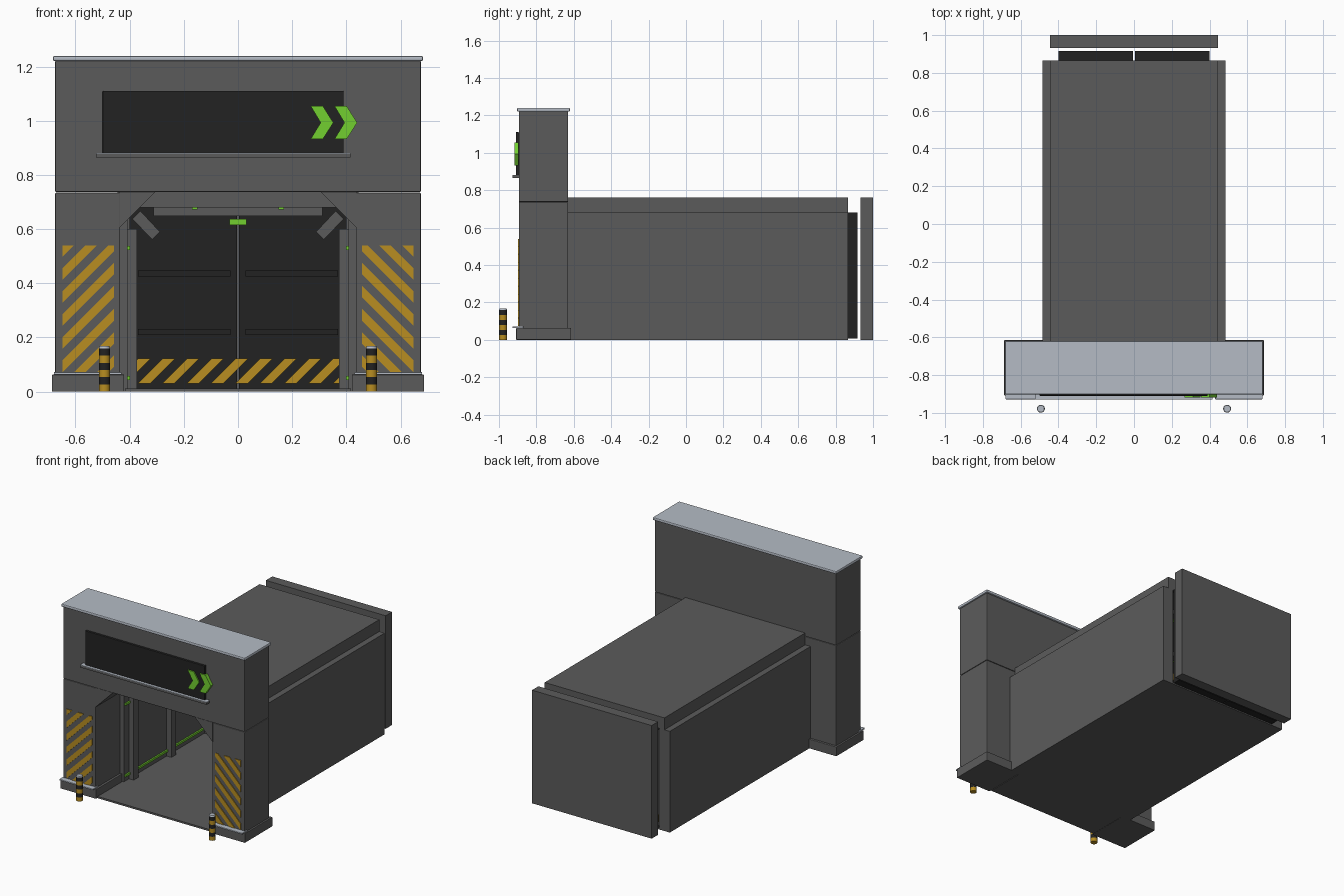
import bpy, bmesh, math
from mathutils import Vector

cube = bpy.data.objects.get("Cube")
if cube:
    bpy.data.objects.remove(cube, do_unlink=True)


def material(name, rgb):
    m = bpy.data.materials.new(name)
    m.use_nodes = True
    m.diffuse_color = (*rgb, 1)
    m.node_tree.nodes["Principled BSDF"].inputs["Base Color"].default_value = (*rgb, 1)
    return m


GREY = material("dark grey metal", (0.105, 0.105, 0.105))
BLACK = material("black panel", (0.016, 0.016, 0.016))
LIGHT = material("light steel", (0.46, 0.50, 0.56))
AMBER = material("hazard amber", (0.48, 0.27, 0.015))
GREEN = material("signal green", (0.17, 0.62, 0.03))


def finish(name, bm, *mats):
    bmesh.ops.recalc_face_normals(bm, faces=bm.faces)
    me = bpy.data.meshes.new(name)
    bm.to_mesh(me)
    bm.free()
    for m in mats:
        me.materials.append(m)
    ob = bpy.data.objects.new(name, me)
    bpy.context.scene.collection.objects.link(ob)
    return ob


def box(name, x, y, z, mat, bevel=0.0):
    """Box from (min, max) ranges on each axis."""
    bm = bmesh.new()
    bmesh.ops.create_cube(bm, size=1)
    for v in bm.verts:
        v.co = Vector([(r[0] + r[1]) / 2 + c * (r[1] - r[0]) for r, c in zip((x, y, z), v.co)])
    ob = finish(name, bm, mat)
    if bevel:
        mod = ob.modifiers.new("soft edges", "BEVEL")
        mod.width, mod.segments = bevel, 2
    return ob


def prism(name, outline, y0, y1, mat):
    """Extrude an x-z outline along y."""
    bm = bmesh.new()
    face = bm.faces.new([bm.verts.new((x, y0, z)) for x, z in outline])
    ext = bmesh.ops.extrude_face_region(bm, geom=[face])["geom"]
    for v in ext:
        if isinstance(v, bmesh.types.BMVert):
            v.co.y = y1
    return finish(name, bm, mat)


def stripes(name, x, z, y, lean, period, phase):
    """Thin diagonal amber stripes clipped to a rectangle."""
    bm = bmesh.new()
    corners = [(x[0], z[0]), (x[1], z[0]), (x[1], z[1]), (x[0], z[1])]
    bm.faces.new([bm.verts.new((a, y, b)) for a, b in corners])
    us = [lean * a - b for a, b in corners]
    first = phase - period * math.ceil((phase - min(us)) / period)
    cut = first
    while cut < max(us):
        bmesh.ops.bisect_plane(bm, geom=bm.verts[:] + bm.edges[:] + bm.faces[:],
                               plane_co=(lean * cut, y, 0), plane_no=(lean, 0, -1))
        cut += period / 2
    gaps = []
    for f in bm.faces:
        c = f.calc_center_median()
        if ((lean * c.x - c.z - first) / period) % 1 > 0.5:
            gaps.append(f)
    bmesh.ops.delete(bm, geom=gaps, context="FACES")
    ext = bmesh.ops.extrude_face_region(bm, geom=bm.faces[:])["geom"]
    for v in ext:
        if isinstance(v, bmesh.types.BMVert):
            v.co.y -= 0.005
    return finish(name, bm, AMBER)


def span(s, a, b):
    return tuple(sorted((s * a, s * b)))


def bollard(name, x, y):
    """Banded post with a steel cap."""
    bm = bmesh.new()
    r, h, bands = 0.021, 0.16, 6
    for i in range(bands + 1):
        top = i == bands
        depth = 0.008 if top else h / bands
        geom = bmesh.ops.create_cone(bm, cap_ends=True, segments=20, radius1=r,
                                     radius2=r * (0.85 if top else 1), depth=depth)
        zc = i * h / bands + depth / 2
        for v in geom["verts"]:
            v.co += Vector((x, y, zc))
        for f in {f for v in geom["verts"] for f in v.link_faces}:
            f.material_index = 2 if top else i % 2
            f.smooth = abs(f.calc_center_median().z - zc) < depth * 0.4
    return finish(name, bm, AMBER, BLACK, LIGHT)


# Gate header, cap and sign
FRONT, REAR = -0.893, -0.63
box("header", (-0.675, 0.675), (FRONT, REAR), (0.737, 1.222), GREY, 0.004)
box("header_cap", (-0.683, 0.683), (-0.903, -0.62), (1.22, 1.24), LIGHT, 0.006)
box("sign_panel", (-0.5, 0.39), (-0.91, FRONT), (0.88, 1.11), BLACK, 0.003)
box("sign_ledge", (-0.525, 0.415), (-0.928, FRONT), (0.864, 0.877), GREY)
box("sign_ledge_top", (-0.525, 0.415), (-0.928, FRONT), (0.877, 0.881), LIGHT)
for i in range(2):
    d = i * 0.088
    prism("sign_chevron", [(a + d, b) for a, b in
          ((0.268, 1.055), (0.313, 1.055), (0.352, 0.993), (0.313, 0.932), (0.268, 0.932), (0.305, 0.993))],
          -0.918, -0.895, GREEN)

# Tunnel shell
T0, T1 = REAR, 0.865
box("tunnel_roof", (-0.445, 0.445), (T0, T1), (0.68, 0.76), GREY)
box("tunnel_floor", (-0.445, 0.445), (T0, T1), (0, 0.012), GREY)
box("entry_floor", (-0.418, 0.418), (FRONT, T0), (0, 0.012), GREY)
box("back_wall", (-0.445, 0.445), (0.932, 1.0), (0, 0.76), GREY)
box("door_lamp", (-0.031, 0.031), (0.845, 0.862), (0.615, 0.637), GREEN)
stripes("door_stripes", (-0.4, 0.4), (0.03, 0.123), 0.861, 1, 0.09, -0.4)

RIBS = (-0.55, -0.15, 0.25, 0.65)
for s, side in ((1, "left"), (-1, "right")):
    # Pillar, plinth, corner gusset, hazard panel and bollard
    box(side + "_pillar", span(s, 0.435, 0.675), (FRONT, REAR), (0.05, 0.735), GREY, 0.004)
    box(side + "_plinth", span(s, 0.42, 0.687), (-0.908, -0.615), (0, 0.063), GREY, 0.003)
    box(side + "_plinth_trim", span(s, 0.43, 0.68), (-0.928, -0.87), (0.063, 0.072), LIGHT, 0.002)
    prism(side + "_gusset", [(s * 0.437, 0.605), (s * 0.437, 0.738), (s * 0.305, 0.738)],
          FRONT, REAR, GREY)
    stripes(side + "_hazard_stripes", span(s, 0.457, 0.648), (0.073, 0.54), FRONT,
            -s, 0.085, -1.188)
    bollard(side + "_bollard", s * 0.493, -0.978)

    # Tunnel wall and light strips
    box(side + "_tunnel_wall", span(s, 0.408, 0.485), (T0, T1), (0, 0.68), GREY)
    for z in (0.05, 0.53):
        box(side + "_wall_light", span(s, 0.398, 0.409), (-0.62, 0.85), (z - 0.007, z + 0.007), GREEN)
    box(side + "_ceiling_light", span(s, 0.15, 0.17), (-0.62, 0.85), (0.672, 0.681), GREEN)

    # Sliding door leaf with ridges
    box(side + "_door_leaf", span(s, 0.004, 0.4), (0.862, 0.916), (0.008, 0.68), BLACK)
    for z in (0.22, 0.437):
        box(side + "_door_ridge", span(s, 0.027, 0.37), (0.854, 0.863), (z - 0.011, z + 0.011), BLACK)

    # Wall ribs and angled braces
    for y in RIBS:
        box(side + "_wall_rib", span(s, 0.373, 0.409), (y - 0.025, y + 0.025), (0.012, 0.6), GREY)
        prism(side + "_brace", [(s * a, b) for a, b in
              ((0.39, 0.637), (0.36, 0.667), (0.288, 0.59), (0.317, 0.562))],
              y - 0.025, y + 0.025, GREY)

# Ceiling beams
for y in RIBS:
    box("ceiling_beam", (-0.312, 0.312), (y - 0.025, y + 0.025), (0.648, 0.681), GREY)
